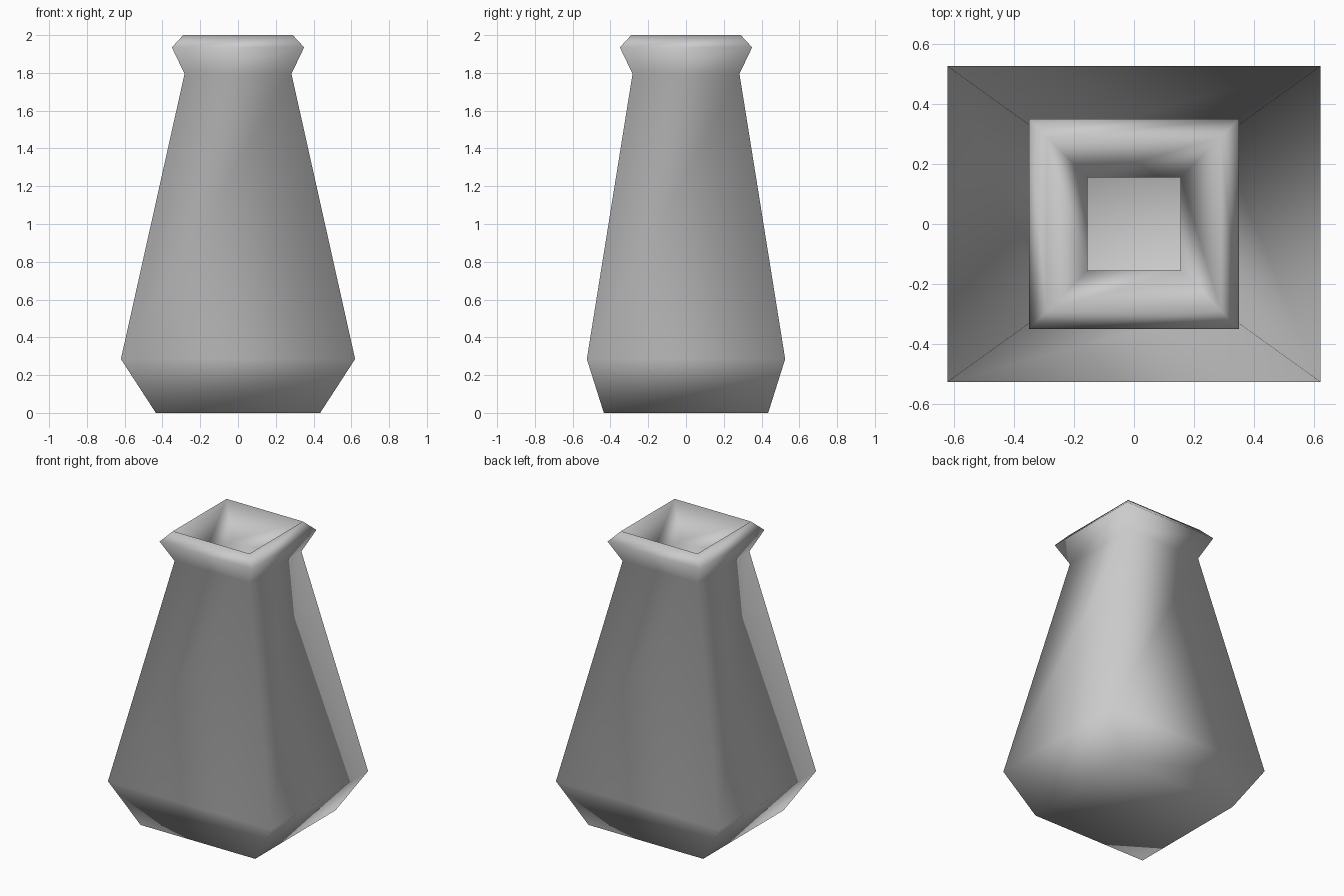
import bpy
import bmesh

# Remove the default cube only
cube = bpy.data.objects.get("Cube")
if cube:
    bpy.data.objects.remove(cube, do_unlink=True)

# Single glaze colour
glaze = bpy.data.materials.new("light grey glaze")
glaze.use_nodes = True
colour = (0.6, 0.6, 0.6, 1)
glaze.diffuse_color = colour
glaze.node_tree.nodes["Principled BSDF"].inputs["Base Color"].default_value = colour

# Half width, half depth and height, from the base up over the rim and down inside
PROFILE = [
    (0.435, 0.435, 0.0),    # base
    (0.62, 0.525, 0.285),   # belly
    (0.283, 0.283, 1.795),  # neck
    (0.35, 0.35, 1.935),    # lip
    (0.29, 0.29, 2.0),      # mouth
    (0.155, 0.155, 1.8),    # inner neck
    (0.47, 0.38, 0.32),     # inner belly
    (0.33, 0.33, 0.13),     # inner floor
]
CORNERS = [(-1, -1), (1, -1), (1, 1), (-1, 1)]


def ring(bm, half_x, half_y, z):
    return [bm.verts.new((sx * half_x, sy * half_y, z)) for sx, sy in CORNERS]


def build_vase():
    bm = bmesh.new()
    rings = [ring(bm, *level) for level in PROFILE]
    # Walls between neighbouring rings
    for low, high in zip(rings, rings[1:]):
        for i in range(4):
            j = (i + 1) % 4
            bm.faces.new((low[i], low[j], high[j], high[i]))
    # Closed base and inner floor
    bm.faces.new(rings[0][::-1])
    bm.faces.new(rings[-1])
    bmesh.ops.recalc_face_normals(bm, faces=bm.faces[:])
    for face in bm.faces:
        face.smooth = True
    mesh = bpy.data.meshes.new("vase")
    bm.to_mesh(mesh)
    bm.free()
    mesh.materials.append(glaze)
    vase = bpy.data.objects.new("vase", mesh)
    bpy.context.collection.objects.link(vase)


build_vase()
